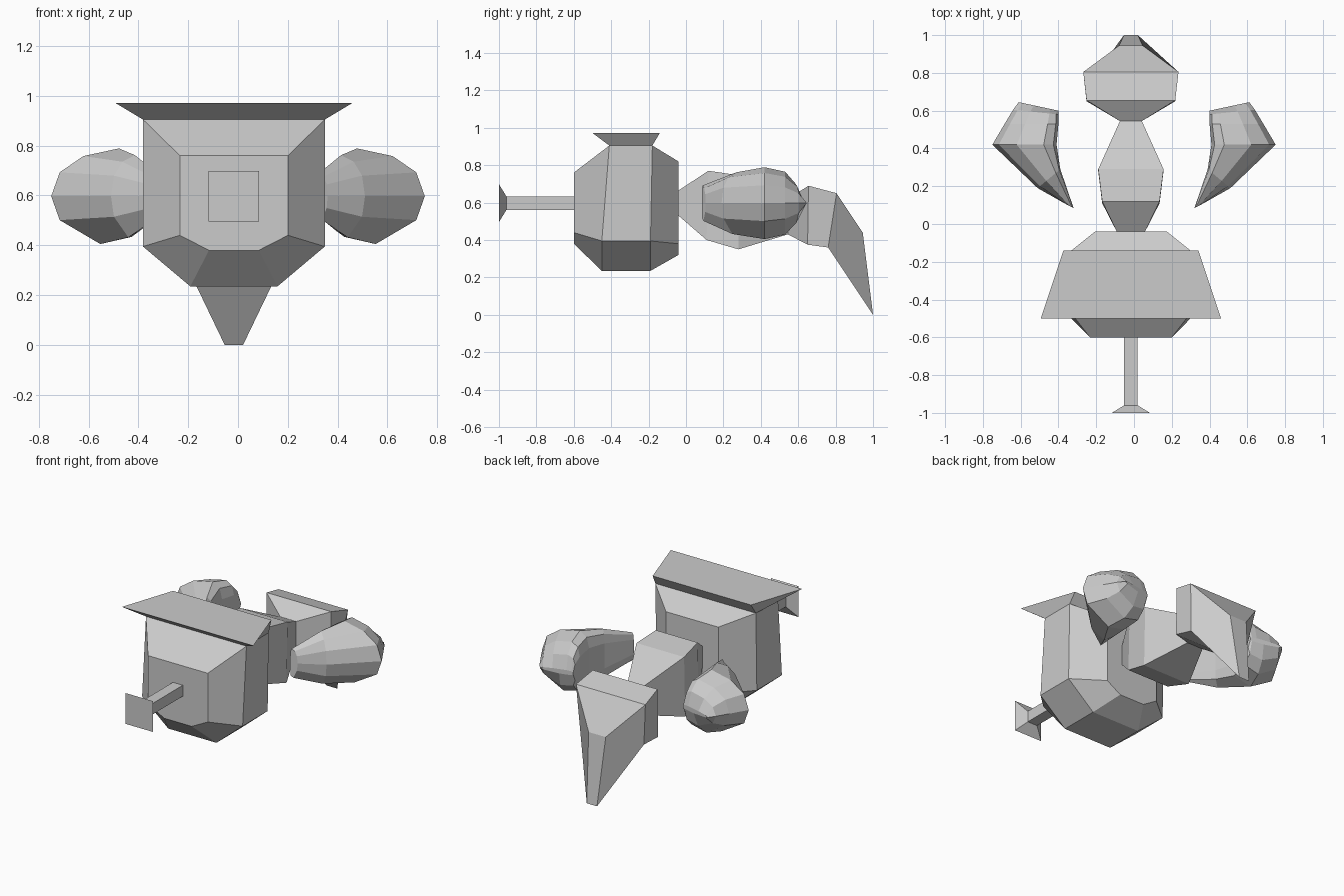
import bpy, bmesh
from mathutils import Vector

CX = -0.0165  # the central parts sit slightly off the origin


def loft(name, rings):
    """Skin a list of equal-length point rings and close both ends."""
    bm = bmesh.new()
    loops = [[bm.verts.new(p) for p in ring] for ring in rings]
    n = len(loops[0])
    for a, b in zip(loops, loops[1:]):
        for i in range(n):
            j = (i + 1) % n
            bm.faces.new((a[i], a[j], b[j], b[i]))
    bm.faces.new(loops[0])
    bm.faces.new(loops[-1])
    bmesh.ops.recalc_face_normals(bm, faces=bm.faces[:])
    mesh = bpy.data.meshes.new(name)
    bm.to_mesh(mesh)
    bm.free()
    obj = bpy.data.objects.new(name, mesh)
    bpy.context.collection.objects.link(obj)
    return obj


def symmetric(half):
    """Complete a half outline of (half_width, y, z) points about CX."""
    right = [(CX + w, y, z) for w, y, z in half]
    left = [(CX - w, y, z) for w, y, z in reversed(half)]
    return right + left


# Faceted head: front face, two wide rings, back face
loft("head", [symmetric(h) for h in (
    [(0.217, -0.6, 0.76), (0.217, -0.6, 0.44), (0.10, -0.6, 0.38)],
    [(0.365, -0.41, 0.905), (0.365, -0.45, 0.395), (0.175, -0.45, 0.235)],
    [(0.365, -0.18, 0.905), (0.365, -0.19, 0.395), (0.175, -0.19, 0.235)],
    [(0.19, -0.04, 0.82), (0.19, -0.04, 0.38), (0.09, -0.04, 0.32)],
)])

# Flared plate on top of the head
loft("top_plate", [symmetric(h) for h in (
    [(0.365, -0.41, 0.905), (0.365, -0.18, 0.905)],
    [(0.477, -0.50, 0.972), (0.357, -0.14, 0.972)],
)])

# Square snout with flared end
loft("snout", [symmetric([(r, y, 0.597 + r), (r, y, 0.597 - r)])
               for y, r in ((-0.6, 0.036), (-0.96, 0.036), (-1.0, 0.101))])

# Body, waist and drooping tail: (top half point, bottom half point)
loft("body_and_tail", [symmetric(h) for h in (
    [(0.075, -0.04, 0.665), (0.075, -0.04, 0.53)],
    [(0.152, 0.12, 0.77), (0.152, 0.11, 0.40)],
    [(0.173, 0.29, 0.745), (0.173, 0.28, 0.35)],
    [(0.058, 0.545, 0.62), (0.058, 0.545, 0.43)],
    [(0.235, 0.655, 0.69), (0.235, 0.65, 0.375)],
    [(0.252, 0.805, 0.65), (0.21, 0.76, 0.36)],
    [(0.062, 0.945, 0.44), (0.037, 1.0, 0.0)],
)])

# Rounded fin, its section given as (fraction inner to outer, height fraction)
SECTION = [(1, 0), (0.9, 0.5), (0.62, 0.84), (0.2, 1), (0.05, 0.85), (0, 0.5),
           (0, -0.5), (0.05, -0.85), (0.42, -1), (0.9, -0.5)]
# Stations: inner (x, y), outer (x, y), half height
STATIONS = [((0.32, 0.085), (0.36, 0.105), 0.095),
            ((0.39, 0.29), (0.51, 0.19), 0.165),
            ((0.41, 0.42), (0.75, 0.42), 0.192),
            ((0.40, 0.53), (0.685, 0.53), 0.168),
            ((0.40, 0.58), (0.64, 0.605), 0.105),
            ((0.40, 0.60), (0.61, 0.645), 0.015)]
fin_rings = []
for inner, outer, h in STATIONS:
    a, b = Vector((*inner, 0.597)), Vector((*outer, 0.597))
    fin_rings.append([a.lerp(b, t) + Vector((0, 0, f * h)) for t, f in SECTION])
fins = loft("side_fins", fin_rings)
fins.modifiers.new("mirror", 'MIRROR').use_clip = False
